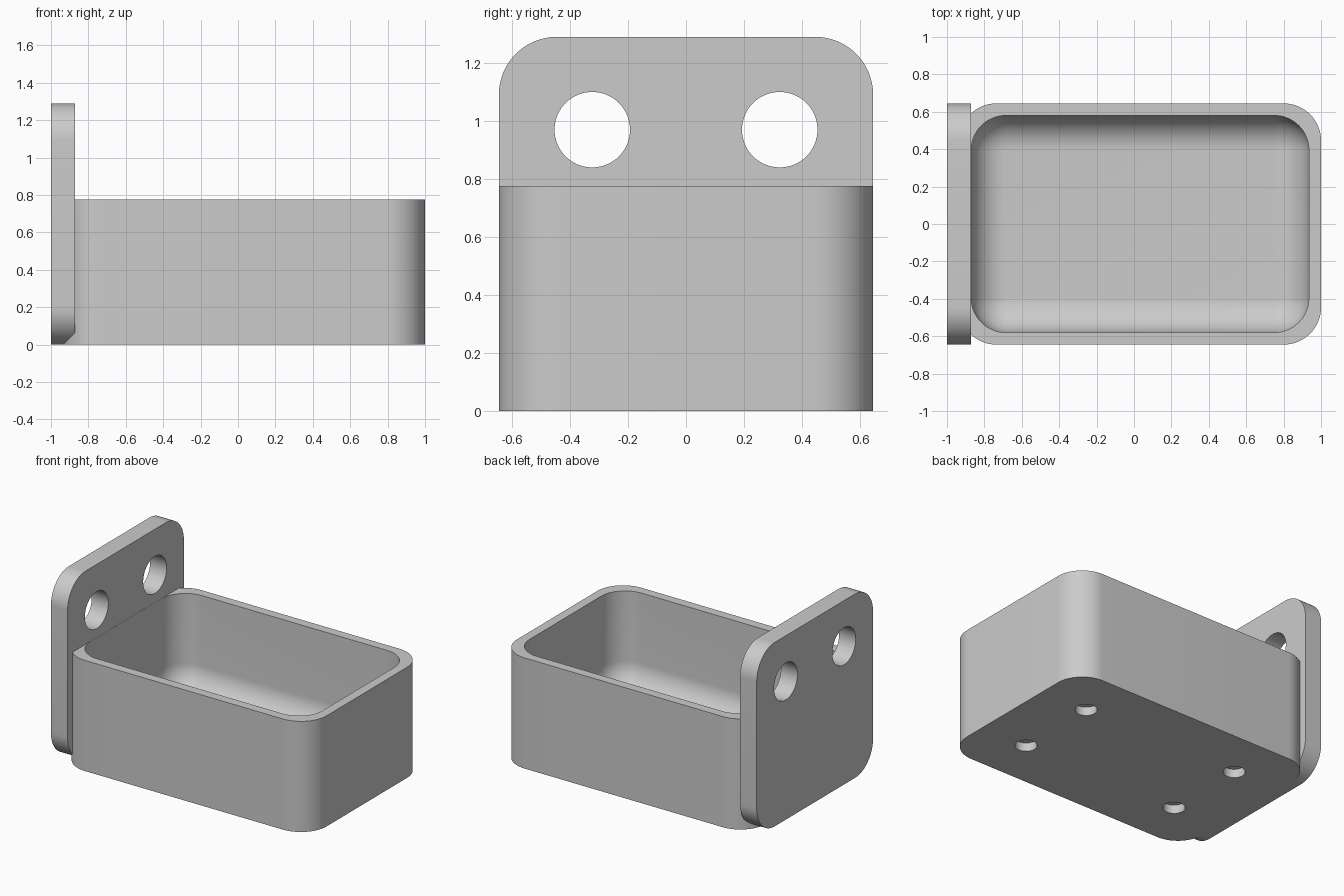
import bpy, bmesh, math
from mathutils import Matrix, Vector

if "Cube" in bpy.data.objects:
    bpy.data.objects.remove(bpy.data.objects["Cube"], do_unlink=True)

grey = bpy.data.materials.new("light grey plastic")
grey.use_nodes = True
colour = (0.6, 0.6, 0.6, 1)
grey.diffuse_color = colour
grey.node_tree.nodes["Principled BSDF"].inputs["Base Color"].default_value = colour

WIDTH = 0.645         # half of the depth in y
WALL = 0.065
RADIUS = 0.2
RIM = 0.776
PLATE_FACE = -0.871
BOX_MID = 0.0325
BOX_HALF = 1 - BOX_MID
STEPS = 16


def rounded_rect(hx, hy, r):
    """Outline of a rectangle with arc corners."""
    points = []
    for i, (sx, sy) in enumerate([(1, 1), (-1, 1), (-1, -1), (1, -1)]):
        for k in range(STEPS + 1):
            a = math.pi / 2 * (i + k / STEPS)
            points.append((sx * (hx - r) + r * math.cos(a), sy * (hy - r) + r * math.sin(a)))
    return points


def loft(name, rings, matrix=Matrix()):
    """Solid through rings given as (half x, half y, corner radius, z)."""
    bm = bmesh.new()
    loops = [[bm.verts.new((x, y, z)) for x, y in rounded_rect(hx, hy, r)]
             for hx, hy, r, z in rings]
    for low, high in zip(loops, loops[1:]):
        for i in range(len(low)):
            j = (i + 1) % len(low)
            bm.faces.new((low[i], low[j], high[j], high[i]))
    bm.faces.new(loops[0][::-1])
    bm.faces.new(loops[-1])
    bmesh.ops.transform(bm, matrix=matrix, verts=bm.verts)
    bmesh.ops.recalc_face_normals(bm, faces=bm.faces)
    mesh = bpy.data.meshes.new(name)
    bm.to_mesh(mesh)
    bm.free()
    obj = bpy.data.objects.new(name, mesh)
    bpy.context.collection.objects.link(obj)
    mesh.materials.append(grey)
    return obj


def cylinder(name, radius, depth, location, rotation=(0, 0, 0)):
    bpy.ops.mesh.primitive_cylinder_add(vertices=64, radius=radius, depth=depth,
                                        location=location, rotation=rotation)
    obj = bpy.context.object
    obj.name = name
    obj.data.materials.append(grey)
    return obj


def combine(target, other, operation):
    """Apply a boolean and discard the helper."""
    mod = target.modifiers.new(operation.lower(), "BOOLEAN")
    mod.operation, mod.solver, mod.object = operation, "EXACT", other
    bpy.context.view_layer.objects.active = target
    bpy.ops.object.modifier_apply(modifier=mod.name)
    bpy.data.objects.remove(other, do_unlink=True)


# Outer shell of the bin
bin_body = loft("bin_with_mounting_plate",
                [(BOX_HALF, WIDTH, RADIUS, z) for z in (0, RIM)],
                Matrix.Translation((BOX_MID, 0, 0)))

# Upright mounting plate: outline in y and z, extruded along x
upright = Matrix(((0, 0, 1, 0), (1, 0, 0, 0), (0, 1, 0, WIDTH), (0, 0, 0, 1)))
plate = loft("mounting_plate",
             [(WIDTH, WIDTH, RADIUS, x) for x in (-1, PLATE_FACE)], upright)
combine(bin_body, plate, "UNION")

# Cavity with rounded corners and a filleted floor
FILLET, FLOOR = 0.185, 0.1
rings = []
for k in range(STEPS + 1):
    a = math.pi / 2 * k / STEPS
    inset = FILLET * (1 - math.sin(a))
    rings.append((BOX_HALF - WALL - inset, WIDTH - WALL - inset,
                  max(FILLET - inset, 0.002), FLOOR + FILLET * (1 - math.cos(a))))
rings.append((BOX_HALF - WALL, WIDTH - WALL, FILLET, 1))
cavity = loft("cavity_cutter", rings, Matrix.Translation((BOX_MID, 0, 0)))
combine(bin_body, cavity, "DIFFERENCE")

# Screw holes in the plate, and shallow pockets under the base
for side in (-1, 1):
    hole = cylinder("plate_hole_cutter", 0.13, 0.5, (-0.95, side * 0.323, 0.97),
                    (0, math.pi / 2, 0))
    combine(bin_body, hole, "DIFFERENCE")
    for end in (-1, 1):
        pocket = cylinder("base_pocket_cutter", 0.07, 0.12,
                          (BOX_MID + end * 0.61, side * 0.295, 0))
        combine(bin_body, pocket, "DIFFERENCE")

# Smooth the curves, keep the rims crisp
bpy.ops.object.select_all(action="DESELECT")
bin_body.select_set(True)
bpy.context.view_layer.objects.active = bin_body
bpy.ops.object.shade_smooth_by_angle(angle=math.radians(30))
